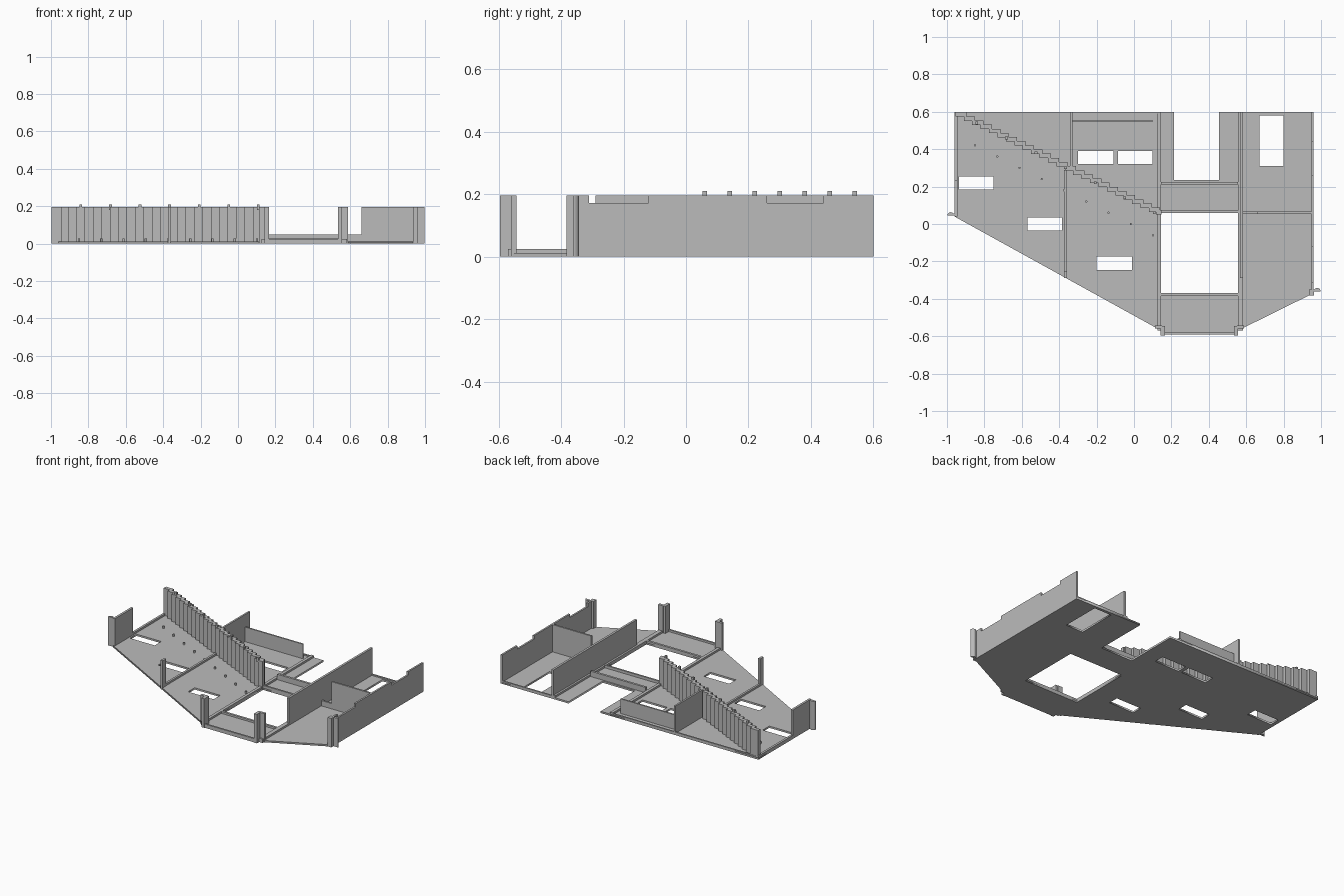
import bpy, bmesh, math
from mathutils import Matrix, Vector

if "Cube" in bpy.data.objects:
    bpy.data.objects.remove(bpy.data.objects["Cube"], do_unlink=True)

GREY = (0.5, 0.5, 0.5, 1)
mat = bpy.data.materials.new("plain_grey")
mat.use_nodes = True
mat.diffuse_color = GREY
mat.node_tree.nodes["Principled BSDF"].inputs["Base Color"].default_value = GREY

FLOOR, TOP, LIP = 0.012, 0.195, 0.025


def finish(name, bm):
    mesh = bpy.data.meshes.new(name)
    bmesh.ops.recalc_face_normals(bm, faces=bm.faces)
    bm.to_mesh(mesh)
    bm.free()
    mesh.materials.append(mat)
    obj = bpy.data.objects.new(name, mesh)
    bpy.context.collection.objects.link(obj)
    return obj


def box(name, x0, x1, y0, y1, z1=TOP, z0=0.0):
    bm = bmesh.new()
    m = Matrix.Translation(((x0 + x1) / 2, (y0 + y1) / 2, (z0 + z1) / 2))
    m = m @ Matrix.Diagonal((x1 - x0, y1 - y0, z1 - z0, 1))
    bmesh.ops.create_cube(bm, size=1, matrix=m)
    return finish(name, bm)


def prism(name, points, to_world, depth):
    """Extrude a flat outline along its local z."""
    bm = bmesh.new()
    face = bm.faces.new([bm.verts.new(to_world @ Vector((a, b, 0))) for a, b in points])
    grown = bmesh.ops.extrude_face_region(bm, geom=[face])["geom"]
    shift = to_world.to_3x3() @ Vector((0, 0, depth))
    bmesh.ops.translate(bm, verts=[v for v in grown if isinstance(v, bmesh.types.BMVert)], vec=shift)
    return finish(name, bm)


def cylinder(name, x, y, r, z0, z1, sides=12):
    bm = bmesh.new()
    bmesh.ops.create_cone(bm, cap_ends=True, segments=sides, radius1=r, radius2=r,
                          depth=z1 - z0, matrix=Matrix.Translation((x, y, (z0 + z1) / 2)))
    return finish(name, bm)


# Floor slab with rectangular openings
outline = [(-0.96, 0.6), (-0.96, 0.04), (0.145, -0.57), (0.145, -0.59), (0.555, -0.59),
           (0.555, -0.57), (0.96, -0.37), (0.96, 0.6), (0.455, 0.6), (0.455, 0.235),
           (0.215, 0.235), (0.215, 0.6)]
openings = [(-0.935, -0.75, 0.185, 0.255), (-0.57, -0.385, -0.035, 0.035),
            (-0.2, -0.01, -0.245, -0.175), (-0.3, -0.11, 0.32, 0.39),
            (-0.085, 0.1, 0.32, 0.39), (0.67, 0.8, 0.31, 0.58),
            (0.145, 0.555, -0.37, 0.06)]
curve = bpy.data.curves.new("floor", "CURVE")
curve.dimensions = "2D"
curve.fill_mode = "BOTH"
curve.extrude = FLOOR / 2
loops = [outline] + [[(a, c), (b, c), (b, d), (a, d)] for a, b, c, d in openings]
for loop in loops:
    spline = curve.splines.new("POLY")
    spline.points.add(len(loop) - 1)
    for p, (x, y) in zip(spline.points, loop):
        p.co = (x, y, 0, 1)
    spline.use_cyclic_u = True
source = bpy.data.objects.new("floor_curve", curve)
bpy.context.collection.objects.link(source)
bpy.context.view_layer.update()
graph = bpy.context.evaluated_depsgraph_get()
mesh = bpy.data.meshes.new_from_object(source.evaluated_get(graph))
bpy.data.objects.remove(source, do_unlink=True)
bm = bmesh.new()
bm.from_mesh(mesh)
bmesh.ops.remove_doubles(bm, verts=bm.verts, dist=0.0001)
bmesh.ops.translate(bm, verts=bm.verts, vec=(0, 0, FLOOR / 2))
finish("floor", bm)

# Stepped plank wall with pegs on top
for i in range(24):
    x, y = -0.925 + 0.045 * i, 0.586 - 0.0222 * i
    box("stepped_plank", x - 0.03, x + 0.03, y - 0.012, y + 0.012)
for k in range(7):
    x, y = -0.84 + 0.158 * k, 0.54 - 0.08 * k
    box("top_peg", x - 0.007, x + 0.007, y - 0.007, y + 0.007, 0.21, 0.18)

# Row of floor studs beside the stepped wall
for k in range(9):
    cylinder("floor_stud", -0.85 + 0.119 * k, 0.42 - 0.06 * k, 0.006, 0.005, 0.027)

# Outer side wall with two shallow notches in its top edge
side = [(-0.355, 0), (0.6, 0), (0.6, TOP), (0.44, TOP), (0.44, 0.172), (0.26, 0.172),
        (0.26, TOP), (-0.12, TOP), (-0.12, 0.172), (-0.31, 0.172), (-0.31, TOP), (-0.355, TOP)]
side_frame = Matrix(((0, 0, 1, 0.948), (1, 0, 0, 0), (0, 1, 0, 0), (0, 0, 0, 1)))
prism("outer_side_wall", side, side_frame, 0.012)

# Cross wall with a doorway over a low sill
box("inner_side_wall", 0.568, 0.583, -0.29, 0.6)
box("cross_wall", 0.66, 0.95, 0.054, 0.066)
box("doorway_sill", 0.58, 0.66, 0.054, 0.066, 0.048)

# Remaining full-height walls and the low back panel
box("short_left_wall", -0.96, -0.945, 0.04, 0.235)
box("dividing_wall", -0.341, -0.329, 0.29, 0.6)
box("low_back_panel", -0.33, 0.1, 0.546, 0.556, 0.11)

# Posts at the front opening, mirrored about its middle
for s in (-1, 1):
    mid = 0.35

    def post(name, a, b, y0, y1):
        xs = sorted((mid + s * a, mid + s * b))
        box(name, xs[0], xs[1], y0, y1)
    post("front_post", 0.185, 0.207, -0.595, -0.545)
    post("front_post_return", 0.2, 0.238, -0.56, -0.543)

# Thin post, rounded corner posts and their backing
box("middle_post", -0.374, -0.358, -0.29, -0.255)
box("fence_end_post", 0.118, 0.146, 0.05, 0.075)
box("corner_post", 0.935, 0.962, -0.382, -0.35)
for s, y in ((-1, 0.045), (1, -0.36)):
    arc = [(s * 0.98 + 0.018 * math.cos(t * math.pi / 8),
            y + 0.018 * math.sin(t * math.pi / 8)) for t in range(9)]
    prism("rounded_corner_post", arc, Matrix.Identity(4), TOP)
    box("corner_link", min(s * 0.95, s * 0.98), max(s * 0.95, s * 0.98), y, y + 0.01)

# Low ridges and sills on the floor
ridges = [("front_sill", 0.165, 0.535, -0.592, -0.58, LIP),
          ("opening_front_ridge", 0.145, 0.555, -0.385, -0.37, LIP),
          ("opening_left_ridge", 0.125, 0.145, -0.57, 0.6, LIP),
          ("opening_right_ridge", 0.555, 0.583, -0.57, 0.6, LIP),
          ("opening_back_ridge", 0.145, 0.555, 0.06, 0.072, 0.03),
          ("notch_ridge", 0.145, 0.555, 0.21, 0.225, 0.048),
          ("middle_ridge", -0.374, -0.36, -0.285, 0.29, LIP),
          ("left_ridge", -0.96, -0.945, 0.235, 0.6, LIP),
          ("back_left_ridge", -0.96, 0.145, 0.59, 0.6, 0.02),
          ("back_right_ridge", 0.58, 0.95, 0.59, 0.6, 0.02)]
for name, x0, x1, y0, y1, h in ridges:
    box(name, x0, x1, y0, y1, h)
